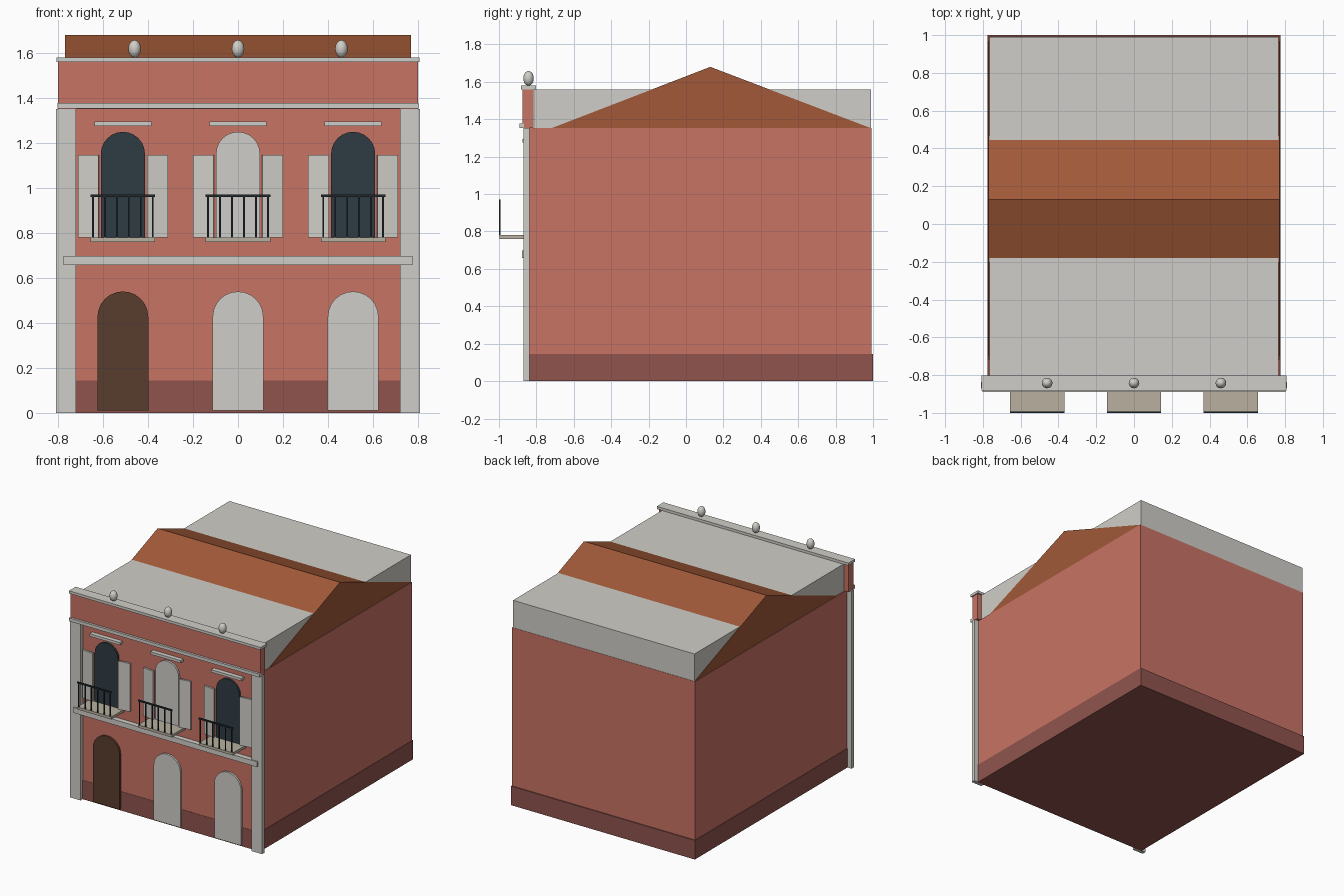
import bpy, bmesh, math

cube = bpy.data.objects.get("Cube")
if cube:
    bpy.data.objects.remove(cube, do_unlink=True)


def material(name, rgb):
    lin = [(c / 255 / 12.92) if c < 11 else ((c / 255 + 0.055) / 1.055) ** 2.4 for c in rgb]
    m = bpy.data.materials.new(name)
    m.use_nodes = True
    m.diffuse_color = (*lin, 1)
    m.node_tree.nodes["Principled BSDF"].inputs["Base Color"].default_value = (*lin, 1)
    return m


STUCCO = material("red stucco", (201, 115, 101))
TRIM = material("pale stone", (208, 206, 200))
PLINTH = material("dark red plinth", (144, 84, 77))
ROOF = material("terracotta", (161, 89, 56))
GLASS = material("dark glass", (47, 60, 67))
WOOD = material("brown wood", (89, 60, 45))
SLAB = material("beige stone", (184, 176, 160))
IRON = material("black iron", (34, 40, 44))


def finish(name, bm, mat):
    bmesh.ops.recalc_face_normals(bm, faces=bm.faces)
    mesh = bpy.data.meshes.new(name)
    bm.to_mesh(mesh)
    bm.free()
    mesh.materials.append(mat)
    ob = bpy.data.objects.new(name, mesh)
    bpy.context.collection.objects.link(ob)
    return ob


def box(name, x, y, z, mat, turn=0):
    """Box from (low, high) pairs, optionally turned about its vertical axis."""
    bm = bmesh.new()
    bmesh.ops.create_cube(bm, size=1)
    for v in bm.verts:
        v.co = [v.co[i] * (r[1] - r[0]) for i, r in enumerate((x, y, z))]
    ob = finish(name, bm, mat)
    ob.location = [sum(r) / 2 for r in (x, y, z)]
    ob.rotation_euler.z = turn
    return ob


def prism(name, points, direction, mat):
    """Extrude a flat outline along a direction."""
    bm = bmesh.new()
    face = bm.faces.new([bm.verts.new(p) for p in points])
    ext = bmesh.ops.extrude_face_region(bm, geom=[face])
    moved = [g for g in ext["geom"] if isinstance(g, bmesh.types.BMVert)]
    bmesh.ops.translate(bm, verts=moved, vec=direction)
    return finish(name, bm, mat)


WALL = -0.84


def arch(name, cx, half, bottom, top, mat, depth=0.015):
    """Round-headed panel standing on the front wall."""
    spring = top - half
    pts = [(cx - half, WALL, bottom), (cx + half, WALL, bottom)]
    for i in range(13):
        a = math.pi * i / 12
        pts.append((cx + half * math.cos(a), WALL, spring + half * math.sin(a)))
    return prism(name, pts, (0, -depth, 0), mat)


# Main volumes and roof
box("plinth", (-0.775, 0.775), (WALL - 0.002, 1.0), (0, 0.145), PLINTH)
box("house_body", (-0.772, 0.772), (WALL, 0.992), (0.145, 1.352), STUCCO)
box("upper_block", (-0.765, 0.765), (-0.81, 0.99), (1.352, 1.56), TRIM)
prism("gable_roof", [(-0.769, -0.72, 1.352), (-0.769, 0.99, 1.352), (-0.769, 0.13, 1.68)],
      (1.538, 0, 0), ROOF)

# Facade trim
for side, name in ((-1, "right_pilaster"), (1, "left_pilaster")):
    box(name, sorted((side * 0.72, side * 0.81)), (-0.868, WALL + 0.003), (0, 1.352), TRIM)
box("floor_band", (-0.775, 0.775), (-0.878, WALL), (0.658, 0.698), TRIM)
box("parapet", (-0.8, 0.8), (-0.873, -0.815), (1.352, 1.56), STUCCO)
box("cornice", (-0.803, 0.803), (-0.89, -0.865), (1.353, 1.378), TRIM)
box("parapet_cap", (-0.808, 0.808), (-0.882, -0.802), (1.56, 1.58), TRIM)

# Egg finials on the parapet
for i, x in enumerate((-0.46, 0, 0.46)):
    bm = bmesh.new()
    bmesh.ops.create_uvsphere(bm, u_segments=20, v_segments=12, radius=1)
    bmesh.ops.scale(bm, vec=(0.028, 0.028, 0.039), verts=bm.verts)
    for f in bm.faces:
        f.smooth = True
    finish(f"finial_{i}", bm, TRIM).location = (x, -0.842, 1.619)

# Three bays: door, window, shutters, lintel, balcony
bays = ((-0.512, WOOD, GLASS), (0, TRIM, TRIM), (0.512, TRIM, GLASS))
for i, (x, door_mat, window_mat) in enumerate(bays):
    arch(f"door_{i}", x, 0.113, 0.01, 0.54, door_mat)
    arch(f"window_{i}", x, 0.098, 0.77, 1.25, window_mat)
    box(f"lintel_{i}", (x - 0.127, x + 0.127), (-0.874, WALL), (1.275, 1.295), TRIM)
    for side in (-1, 1):
        xs = sorted((x + side * 0.107, x + side * 0.2))
        box(f"shutter_{i}_{side}", xs, (-0.862, -0.848), (0.78, 1.147), TRIM, side * 0.12)

    box(f"balcony_slab_{i}", (x - 0.144, x + 0.144), (-0.998, WALL), (0.76, 0.78), SLAB)
    box(f"balcony_rail_{i}", (x - 0.144, x + 0.144), (-1.0, -0.992), (0.96, 0.972), IRON)
    for k in range(6):
        bx = x - 0.133 + 0.266 * k / 5
        box(f"baluster_{i}_{k}", (bx - 0.004, bx + 0.004), (-0.999, -0.993), (0.78, 0.96), IRON)
